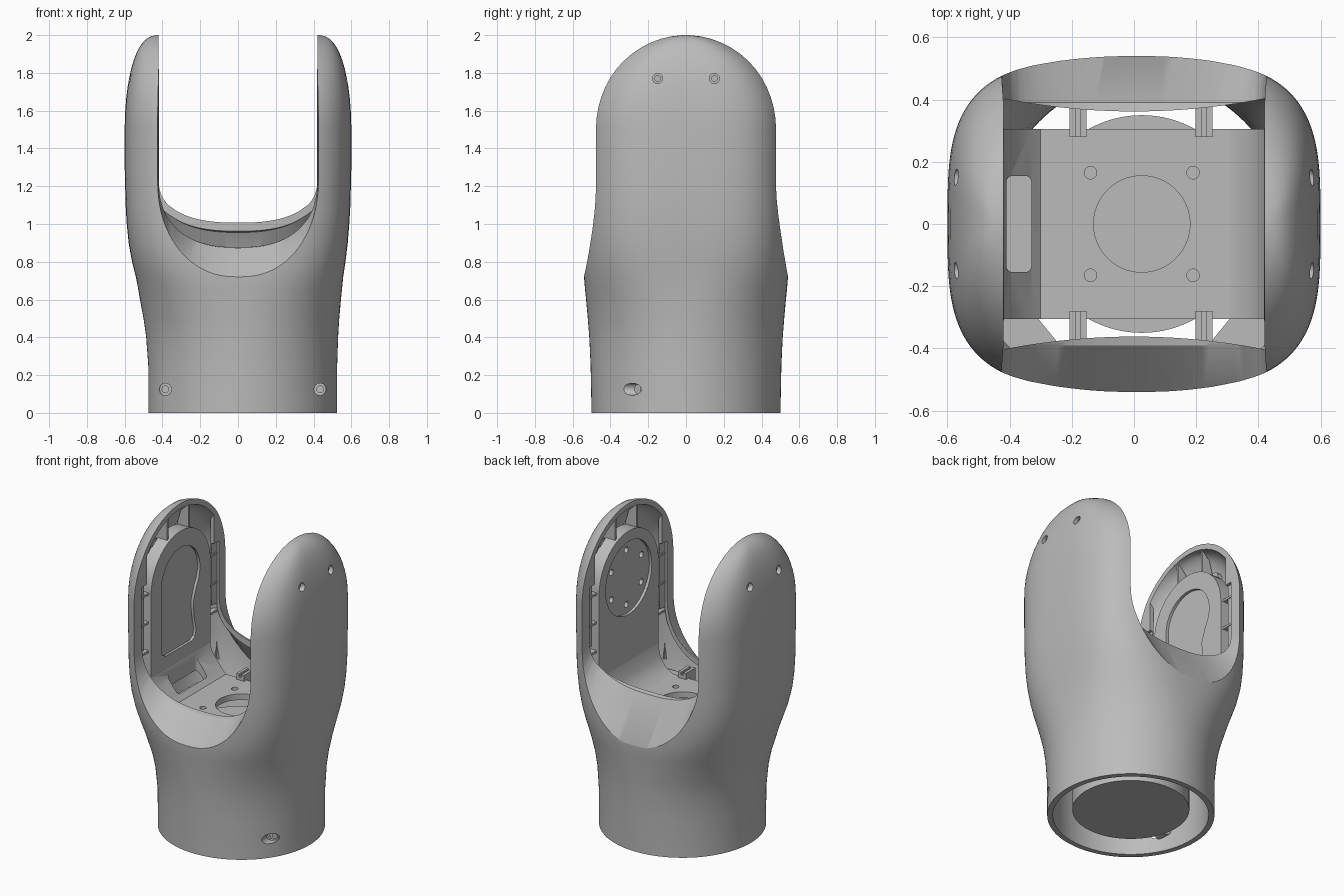
import bpy, bmesh, math
from mathutils import Vector

cube = bpy.data.objects.get("Cube")
if cube:
    bpy.data.objects.remove(cube, do_unlink=True)

grey = bpy.data.materials.new("light grey")
grey.use_nodes = True
grey.diffuse_color = (0.5, 0.5, 0.5, 1)
grey.node_tree.nodes["Principled BSDF"].inputs["Base Color"].default_value = (0.5, 0.5, 0.5, 1)


def loft(name, rings):
    """Closed solid through a list of equal-length point rings."""
    bm = bmesh.new()
    rows = [[bm.verts.new(p) for p in ring] for ring in rings]
    n = len(rows[0])
    for low, high in zip(rows, rows[1:]):
        for i in range(n):
            j = (i + 1) % n
            bm.faces.new((low[i], low[j], high[j], high[i]))
    bm.faces.new(rows[0][::-1])
    bm.faces.new(rows[-1])
    bmesh.ops.recalc_face_normals(bm, faces=bm.faces)
    mesh = bpy.data.meshes.new(name)
    bm.to_mesh(mesh)
    bm.free()
    mesh.materials.append(grey)
    obj = bpy.data.objects.new(name, mesh)
    bpy.context.collection.objects.link(obj)
    return obj


def prism(name, outline, axis, start, end):
    """Extrude a 2D outline along the x, y or z axis."""
    def place(p, d):
        q = list(p)
        q.insert("xyz".index(axis), d)
        return Vector(q)
    return loft(name, [[place(p, d) for p in outline] for d in (start, end)])


def circle(u, v, r, n=32):
    return [(u + r * math.cos(math.tau * i / n), v + r * math.sin(math.tau * i / n)) for i in range(n)]


def cut(obj, *tools):
    """Subtract the tools from the object and remove them."""
    for tool in tools:
        mod = obj.modifiers.new("cut", "BOOLEAN")
        mod.operation, mod.solver, mod.object = "DIFFERENCE", "EXACT", tool
        bpy.ops.object.select_all(action="DESELECT")
        bpy.context.view_layer.objects.active = obj
        obj.select_set(True)
        bpy.ops.object.modifier_apply(modifier=mod.name)
        bpy.data.objects.remove(tool, do_unlink=True)
    return obj


# Body cross-sections: height, centre x, half width, half depth, squareness
SECTIONS = [(0, .025, .5, .5, 2), (.25, .025, .5, .505, 2), (.4, .022, .508, .512, 2.05),
            (.5, .018, .518, .52, 2.15), (.6, .013, .532, .529, 2.35), (.66, .011, .54, .535, 2.5),
            (.72, .008, .549, .54, 2.7), (.8, .004, .565, .54, 2.95), (.9, .001, .58, .538, 3.2),
            (1, 0, .589, .535, 3.35), (1.1, 0, .595, .533, 3.4), (1.3, 0, .6, .532, 3.4), (1.5, 0, .6, .532, 3.4)]
SLOT = .42


def body(name, inset):
    def ring(z, cx, a, b, n):
        points = []
        for i in range(128):
            c, s = math.cos(math.tau * i / 128), math.sin(math.tau * i / 128)
            points.append((cx + a * math.copysign(abs(c) ** (2 / n), c),
                           b * math.copysign(abs(s) ** (2 / n), s), z))
        return points

    rings = [ring(z, cx, a - inset, b - inset, n) for z, cx, a, b, n in SECTIONS]
    if inset:
        rings[0] = [(x, y, -.1) for x, y, z in rings[0]]
    # Domed fork tips
    n = SECTIONS[-1][-1]
    for k in range(1, 14):
        t = math.radians(k * 6.7)
        s = math.cos(t)
        a = SLOT + (.18 - inset) * s ** .8
        b = (.48 - inset) * s / (1 - (SLOT / a) ** n) ** (1 / n)
        rings.append(ring(1.5 + (.5 - inset) * math.sin(t), 0, a, b, n))
    return loft(name, rings)


def saddle(name, stations, drop=0, widen=0):
    """U-shaped cutter swept along y; stations are (y, lowest z, half width)."""
    rings = []
    for y, low, half in stations:
        ring = []
        for i in range(41):
            t = math.pi * i / 40
            c, s = math.cos(t), math.sin(t)
            x = (half + widen) * math.copysign(abs(c) ** .83, c)
            ring.append((x, y, 1.25 - (1.25 - low + drop) * s ** .83))
        ring += [(-half - widen, y, 2.2), (half + widen, y, 2.2)]
        rings.append(ring)
    return loft(name, rings)


# Outer shell with a slot, scooped front and back, and a hollow inside
FRONT = [(-.8, .452, .43), (-.54, .72, .43), (-.39, .872, SLOT), (-.35, .88, SLOT)]
BACK = [(.35, 1.01, SLOT), (.39, 1, SLOT), (.54, .72, .43), (.8, .25, .43)]
hollow = cut(body("hollow", .035),
             saddle("front_lip", FRONT, .035, .025), saddle("back_lip", BACK, .045, .025))
shell = cut(body("outer_shell", 0), saddle("slot", FRONT + BACK), hollow)

# Bowed inner edge of both scoops
bow = [(x / 100, .362 + .045 * (x / 44) ** 2) for x in range(-44, 45, 4)]
cut(shell, prism("opening", bow + [(-x, -y) for x, y in bow], "z", .82, 1.6))

# Screw holes and recessed screws
for side in (-1, 1):
    hx = .025 + side * .41
    cut(shell, prism("bore", circle(hx, .125, .032), "y", -.5, -.2))
    prism("base_screw", circle(hx, .125, .02), "y", -.24, -.16)
    prism("base_screw_boss", circle(hx - side * .01, .125, .04), "y", -.225, -.15)
    for y in (-.15, .15):
        lo, hi = sorted((side * .5, side * .7))
        cut(shell, prism("bore", circle(y, 1.77, .027), "x", lo, hi))
        lo, hi = sorted((side * .5, side * .55))
        prism("fork_screw", circle(y, 1.77, .017), "x", lo, hi)
        prism("fork_screw_boss", circle(y, 1.77, .034), "x", *sorted((side * .5, side * .54)))

# Bracket floor with slanted sides
inner = [(-SLOT, .97), (-.4, .91), (-.33, .82), (-.3, .79), (.31, .79), (.36, .82), (.4, .88), (SLOT, .97)]
outer = [(.46, .97), (.45, .9), (.41, .82), (.33, .75), (-.32, .75), (-.44, .88), (-.46, .97)]
bracket = prism("bracket", inner + outer, "y", -.305, .305)
cut(bracket, prism("hole", circle(.025, 0, .155, 64), "z", .6, .9))
for x in (-.14, .19):
    for y in (-.165, .165):
        cut(bracket, prism("hole", circle(x, y, .02), "z", .77, .9))
window = [(-.37 + sx * .02 + .02 * math.cos(t), sy * .135 + .02 * math.sin(t))
          for sx, sy, q in ((1, 1, 0), (-1, 1, 1), (-1, -1, 2), (1, -1, 3))
          for t in [math.pi / 2 * (q + k / 6) for k in range(7)]]
cut(bracket, prism("window", window, "z", .6, 1.1))
prism("window_pocket", [(-.42, -.17), (-.32, -.17), (-.32, .17), (-.42, .17)], "z", .74, .755)

# Arched mounting plates in both forks
MID = 1.51


def arch(r, bottom):
    top = [(r * math.cos(math.pi * i / 32), MID + r * math.sin(math.pi * i / 32)) for i in range(33)]
    return top + [(-r, bottom), (r, bottom)]


for side, name in ((-1, "right_mount"), (1, "left_mount")):
    lo, hi = sorted((side * .418, side * .505))
    mount = prism(name, arch(.31, .95), "x", lo, hi)
    lo, hi = sorted((side * .4, side * .436))
    if side < 0:
        # Keyhole-shaped recess with one straight side
        key = [(.2 * math.cos(t), MID + .2 * math.sin(t))
               for t in [math.radians(-35 + 215 * i / 40) for i in range(41)]]
        key += [(-.2, 1.11), (-.19, 1.07), (-.15, 1.05), (.12, 1.05), (.15, 1.07), (.16, 1.11), (.14, 1.2), (.13, 1.3)]
        cut(mount, prism("recess", key, "x", lo, hi))
    else:
        # Round recess with a ring of six holes
        cut(mount, prism("recess", circle(0, MID, .24, 64), "x", lo, hi))
        for i in range(6):
            t = math.radians(60 * i + 30)
            cut(mount, prism("hole", circle(.18 * math.cos(t), MID + .18 * math.sin(t), .02, 20), "x", .42, .46))

# Stiffening ribs around the mounting plates
for side in (-1, 1):
    for end in (-1, 1):
        for z in (1.13, 1.32, 1.51):
            rib = [(.435, .3), (.51, .3), (.5, .41), (.435, .455)]
            prism("fork_rib", [(side * x, end * y) for x, y in rib], "z", z, z + .014)
        tip = [(.435, 1.76), (.53, 1.76), (.49, 1.9), (.435, 1.95)]
        prism("tip_rib", [(side * x, z) for x, z in tip], "y", end * .11 - .007, end * .11 + .007)

# Clips and corner gussets joining the bracket to the scoops
for end in (-1, 1):
    for x in (-.18, .225):
        for dx in (-.018, .018):
            clip = [(end * .28, .79), (end * .38, .72), (end * .38, .83), (end * .28, .83)]
            prism("clip", clip, "x", x + dx - .01, x + dx + .01)
        lo, hi = sorted((end * .28, end * .38))
        prism("clip_web", [(x - .018, .76), (x + .018, .76), (x + .018, .81), (x - .018, .81)], "y", lo, hi)
for side in (-1, 1):
    gusset = [(side * .42, -.29), (side * .42, -.4), (side * .23, -.4), (side * .32, -.29)]
    prism("corner_gusset", gusset, "z", .74, .76)

# Inner drum
prism("drum", circle(.025, 0, .35, 96), "z", .04, .62)

bpy.ops.object.select_all(action="DESELECT")
for obj in bpy.context.scene.objects:
    if obj.type == "MESH":
        obj.select_set(True)
        bpy.context.view_layer.objects.active = obj
bpy.ops.object.shade_smooth_by_angle(angle=math.radians(30))
